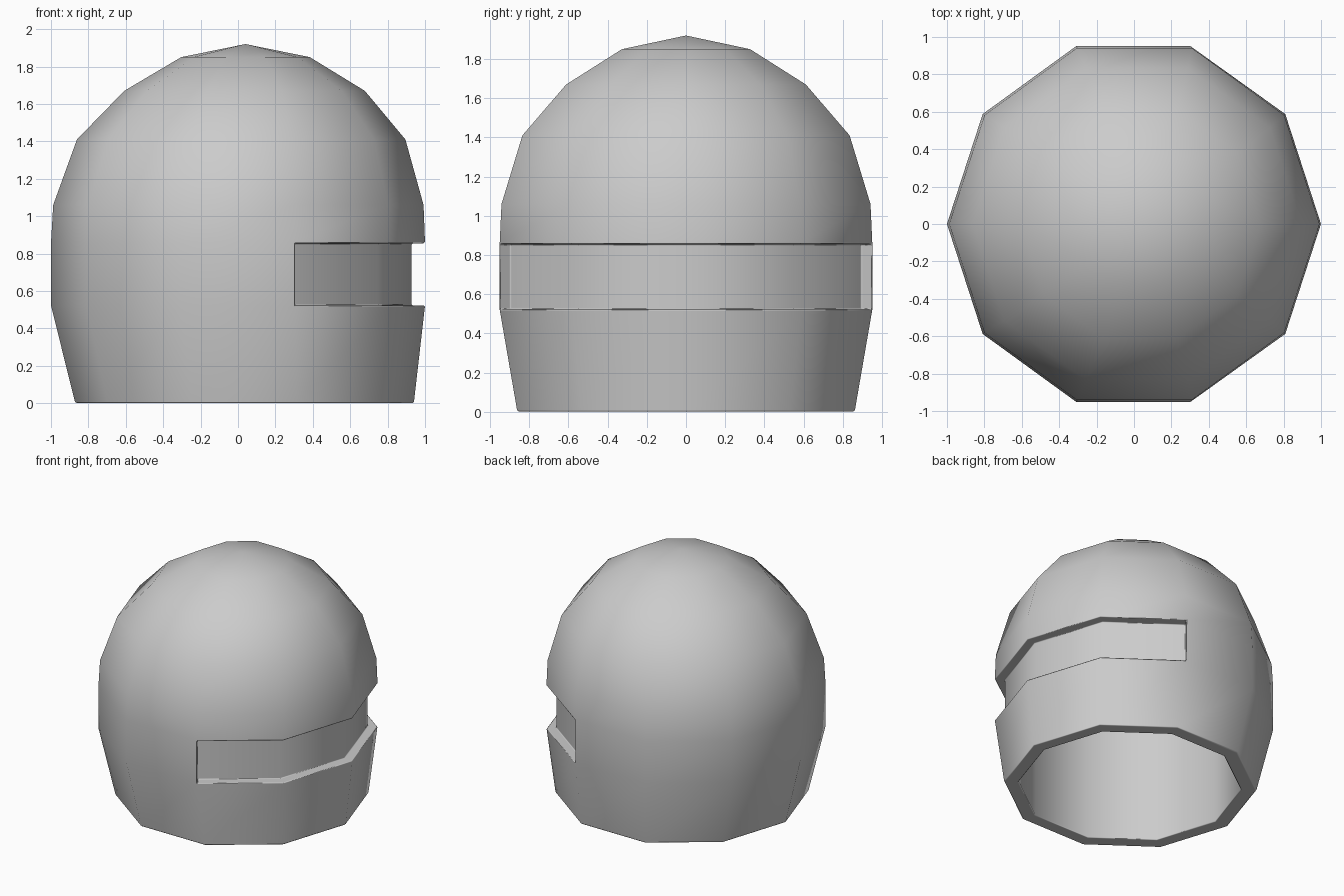
import bpy, bmesh
from math import cos, sin, pi, radians

old = bpy.data.objects.get("Cube")
if old:
    bpy.data.objects.remove(old, do_unlink=True)

SIDES = 10
# Shell rings from neck to crown: height, radius, forward offset
RINGS = [(0.0, 0.905, 0.035), (0.523, 1.0, 0.0), (0.855, 1.0, 0.0),
         (1.06, 0.99, 0.002), (1.41, 0.878, 0.017), (1.67, 0.643, 0.035),
         (1.85, 0.344, 0.04)]
CROWN, CROWN_X = 1.92, 0.04
# Straight-sided head hollow
HOLLOW_RADIUS, HOLLOW_X, HOLLOW_TOP = 0.797, 0.04, 1.2
SLOT_DEPTH = 0.07

bm = bmesh.new()


def ring(z, r, cx):
    angles = [2 * pi * i / SIDES for i in range(SIDES)]
    return [bm.verts.new((cx + r * cos(a), r * sin(a), z)) for a in angles]


def bridge(a, b):
    """Band of quads between two rings."""
    return [bm.faces.new((a[i], a[(i + 1) % SIDES], b[(i + 1) % SIDES], b[i]))
            for i in range(SIDES)]


# Outer shell, closed by a fan at the crown
outer = [ring(*r) for r in RINGS]
bands = [bridge(a, b) for a, b in zip(outer, outer[1:])]
crown = bm.verts.new((CROWN_X, 0, CROWN))
for i in range(SIDES):
    bm.faces.new((outer[-1][i], outer[-1][(i + 1) % SIDES], crown))

# Neck rim, hollow wall and hollow ceiling
mouth = ring(0, HOLLOW_RADIUS, HOLLOW_X)
ceiling = ring(HOLLOW_TOP, HOLLOW_RADIUS, HOLLOW_X)
bridge(outer[0], mouth)
bridge(mouth, ceiling)
bm.faces.new(ceiling)

# Visor slot: replace the four forward panels by a floor sunk along their normals
half = pi / SIDES


def floor_point(i, z):
    a = 2 * pi * i / SIDES
    if abs(i) == 2:     # slot ends stay square to the end panels
        n = a - half * i / 2
        return bm.verts.new((cos(a) - SLOT_DEPTH * cos(n),
                             sin(a) - SLOT_DEPTH * sin(n), z))
    r = 1 - SLOT_DEPTH / cos(half)
    return bm.verts.new((r * cos(a), r * sin(a), z))


steps = range(-2, 3)
low = [floor_point(i, RINGS[1][0]) for i in steps]
high = [floor_point(i, RINGS[2][0]) for i in steps]
edge_low = [outer[1][i] for i in steps]
edge_high = [outer[2][i] for i in steps]
bmesh.ops.delete(bm, geom=[bands[1][i] for i in steps[:-1]],
                 context='FACES_ONLY')
for a in range(4):
    b = a + 1
    bm.faces.new((low[a], low[b], high[b], high[a]))
    bm.faces.new((edge_low[a], edge_low[b], low[b], low[a]))
    bm.faces.new((high[a], high[b], edge_high[b], edge_high[a]))
for a in (0, 4):
    bm.faces.new((edge_low[a], low[a], high[a], edge_high[a]))

bmesh.ops.recalc_face_normals(bm, faces=bm.faces[:])
for face in bm.faces:
    face.smooth = True
mesh = bpy.data.meshes.new("helmet_shell")
bm.to_mesh(mesh)
bm.free()

helmet = bpy.data.objects.new("helmet_shell", mesh)
bpy.context.collection.objects.link(helmet)

# Softened edges on the slot and the neck rim
bevel = helmet.modifiers.new("soft_edges", 'BEVEL')
bevel.width = 0.008
bevel.segments = 1
bevel.limit_method = 'ANGLE'
bevel.angle_limit = radians(50)
bevel.harden_normals = True

# Plain grey shell
grey = bpy.data.materials.new("light_grey")
grey.use_nodes = True
colour = (0.6, 0.6, 0.6, 1)
grey.diffuse_color = colour
grey.node_tree.nodes["Principled BSDF"].inputs["Base Color"].default_value = colour
mesh.materials.append(grey)
